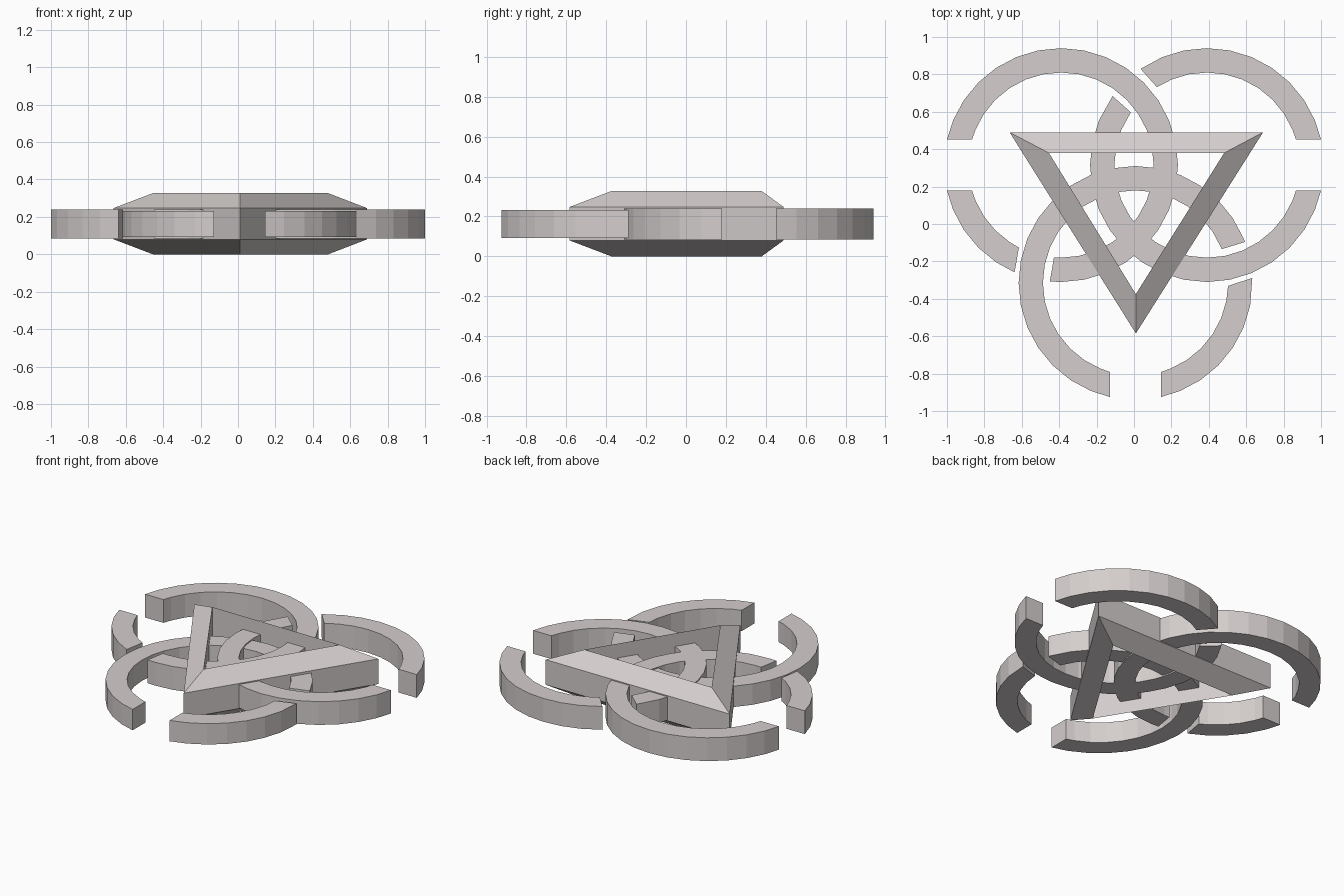
import bpy, bmesh
from math import cos, sin, radians

cube = bpy.data.objects.get("Cube")
if cube:
    bpy.data.objects.remove(cube, do_unlink=True)

# One plain material
grey = bpy.data.materials.new("warm_grey")
grey.use_nodes = True
colour = (0.66, 0.62, 0.61, 1)
grey.diffuse_color = colour
grey.node_tree.nodes["Principled BSDF"].inputs["Base Color"].default_value = colour

OUTER, INNER, STEP = 0.625, 0.495, 360 / 32


def sweep(name, sections, closed):
    """Join equal cross-sections into a solid, closed loop or capped ends."""
    bm = bmesh.new()
    rows = [[bm.verts.new(p) for p in s] for s in sections]
    n = len(rows[0])
    following = rows[1:] + (rows[:1] if closed else [])
    for a, b in zip(rows, following):
        for i in range(n):
            j = (i + 1) % n
            bm.faces.new((a[i], a[j], b[j], b[i]))
    if not closed:
        bm.faces.new(rows[0])
        bm.faces.new(rows[-1])
    bmesh.ops.recalc_face_normals(bm, faces=bm.faces)
    mesh = bpy.data.meshes.new(name)
    bm.to_mesh(mesh)
    bm.free()
    mesh.materials.append(grey)
    obj = bpy.data.objects.new(name, mesh)
    bpy.context.collection.objects.link(obj)


def ring_arc(name, centre, heights, start, end):
    """Faceted flat band; start and end hold (outer, inner) angles in degrees."""
    low, high = max(start) + 1, min(end) - 1
    middle = [(k * STEP, k * STEP) for k in range(64) if low < k * STEP < high]
    sections = []
    for pair in [start, *middle, end]:
        (xo, yo), (xi, yi) = [
            (centre[0] + r * cos(radians(a)), centre[1] + r * sin(radians(a)))
            for r, a in zip((OUTER, INNER), pair)]
        z0, z1 = heights
        sections.append([(xo, yo, z0), (xo, yo, z1), (xi, yi, z1), (xi, yi, z0)])
    sweep(name, sections, False)


# Interlaced rings, each broken at the outer gap and where another passes over
upper, lower = (0.085, 0.24), (0.093, 0.232)
left, right, front = (0.39, 0.315), (-0.39, 0.315), (0.008, -0.315)
ring_arc("right_ring_long", right, upper, (264.5, 265.6), (527.4, 524))
ring_arc("right_ring_short", right, upper, (192.5, 195.8), (246.6, 242.9))
ring_arc("left_ring_short", left, upper, (12.6, 16), (124.6, 122.7))
ring_arc("left_ring_long", left, upper, (143.8, 145.3), (347.5, 344.1))
ring_arc("front_ring_short", front, lower, (282.6, 286), (362.4, 358.2))
ring_arc("front_ring_long", front, lower, (20.5, 21.4), (257.4, 254))

# Triangle frame with bevels rising to the inner edge
outer_corners = [(-0.665, 0.49), (0.69, 0.49), (0.01, -0.585)]
inner_corners = [(-0.455, 0.38), (0.482, 0.38), (0.01, -0.375)]
sweep("triangle_frame", [
    [(*o, 0.08), (*o, 0.247), (*i, 0.327), (*i, 0)]
    for o, i in zip(outer_corners, inner_corners)], True)
